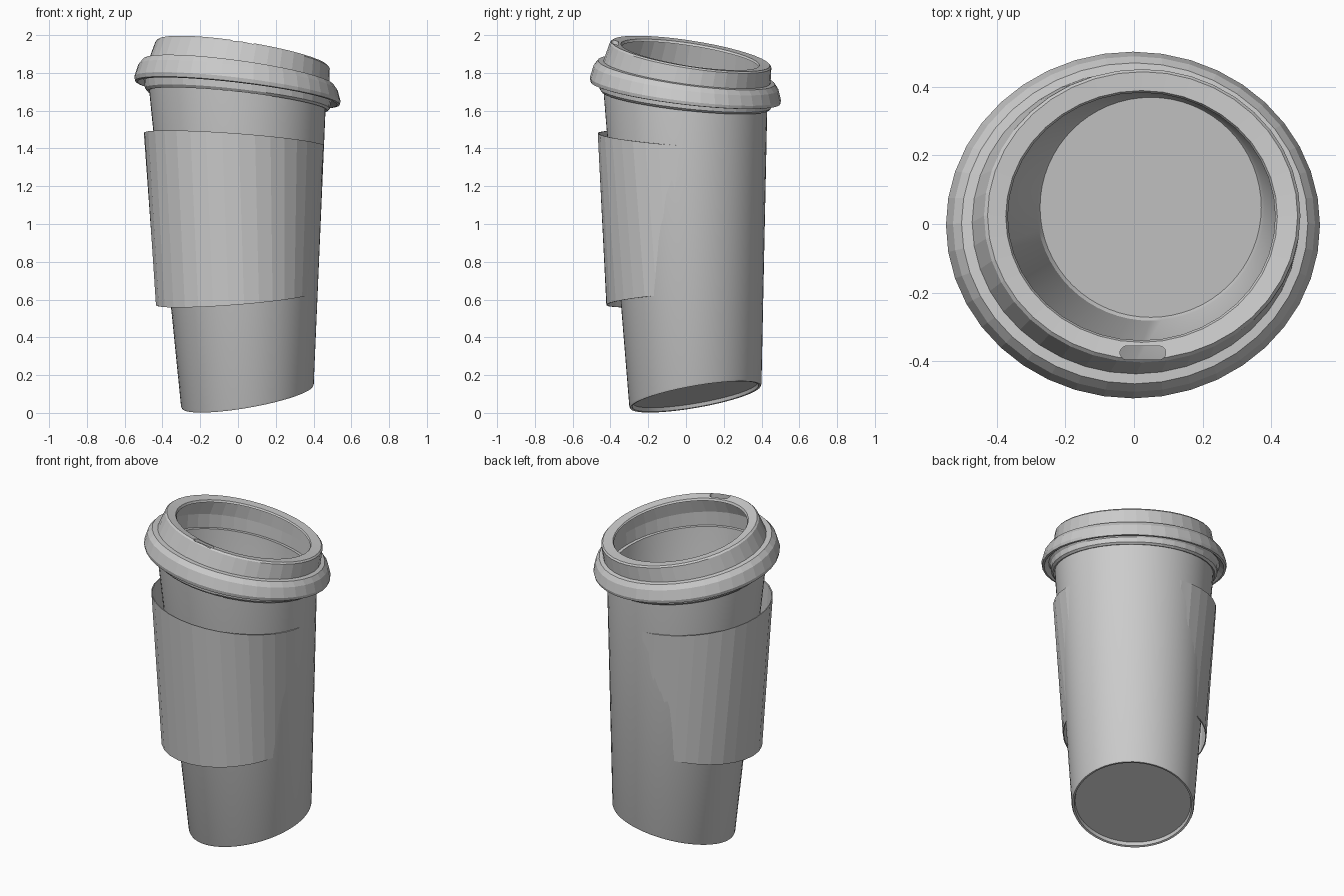
import bpy, bmesh, math

if "Cube" in bpy.data.objects:
    bpy.data.objects.remove(bpy.data.objects["Cube"], do_unlink=True)

# one plain grey for the whole cup
grey = bpy.data.materials.new("plain grey")
grey.use_nodes = True
grey.diffuse_color = (0.6, 0.6, 0.6, 1)
grey.node_tree.nodes["Principled BSDF"].inputs["Base Color"].default_value = (0.6, 0.6, 0.6, 1)


def cup_centre(z):
    return 0.05 - 0.034 * (z - 0.085)


def cup_radius(z):
    return 0.35 + 0.0637 * (z - 0.085)


def warp(r, z, c, a):
    """Point on a ring that tips one way at the base and the other way at the top."""
    oval = 0.038 * min(z / 1.7, 1)
    x, y = r * (1 + oval) * math.cos(a), r * (1 - oval) * math.sin(a)
    slope = 0.17 - 0.178 * (z - 0.085)
    return (x + c, y + c, z + slope * (x + y))


def make(name, bm):
    bmesh.ops.recalc_face_normals(bm, faces=bm.faces)
    mesh = bpy.data.meshes.new(name)
    bm.to_mesh(mesh)
    bm.free()
    mesh.materials.append(grey)
    ob = bpy.data.objects.new(name, mesh)
    bpy.context.collection.objects.link(ob)
    bpy.context.view_layer.objects.active = ob
    return ob


def loft(name, rings, sides, loop=False, caps=False):
    """rings: functions of angle giving (radius, height, centre shift)."""
    bm = bmesh.new()
    rows = []
    for ring in rings:
        angles = [2 * math.pi * i / sides for i in range(sides)]
        rows.append([bm.verts.new(warp(*ring(a), a)) for a in angles])
    pairs = list(zip(rows, rows[1:]))
    if loop:
        pairs.append((rows[-1], rows[0]))
    for low, high in pairs:
        for i in range(sides):
            j = (i + 1) % sides
            bm.faces.new((low[i], low[j], high[j], high[i]))
    if caps:
        bm.faces.new(rows[0])
        bm.faces.new(rows[-1])
    return make(name, bm)


def fixed(r, z, c=None):
    return lambda a: (r, z, cup_centre(z) if c is None else c)


def smooth(ob, degrees):
    for other in bpy.context.selected_objects:
        other.select_set(False)
    ob.select_set(True)
    bpy.context.view_layer.objects.active = ob
    bpy.ops.object.shade_smooth_by_angle(angle=math.radians(degrees))


# cup: recessed underside, tapered wall, rim, inner wall, floor
wall = 0.022
cup = loft("cup", [
    fixed(0.33, 0.105), fixed(0.335, 0.087), fixed(0.346, 0.085),
    fixed(cup_radius(0.095), 0.095), fixed(cup_radius(1.7), 1.7),
    fixed(cup_radius(1.7) - wall, 1.7), fixed(cup_radius(0.14) - wall, 0.14),
    fixed(0.322, 0.125)], 64, caps=True)
smooth(cup, 30)


# sleeve: open band that stands off the cup on one side and sinks into it on the other
def sleeve_ring(z, grow, shift, inset=0.0):
    def ring(a):
        gap = grow + shift * math.cos(a - math.radians(225)) - inset
        return (cup_radius(z) + max(gap, -0.01), z, cup_centre(z))
    return ring


loft("sleeve", [
    sleeve_ring(0.61, 0.019, 0.079), sleeve_ring(1.445, 0.025, 0.035),
    sleeve_ring(1.445, 0.025, 0.035, 0.006), sleeve_ring(0.61, 0.019, 0.079, 0.006)],
    36, loop=True)

# lid: raised ring with an open middle, ledge, rounded rim and a bead below
lid = loft("lid", [
    fixed(0.376, 1.885, 0.022), fixed(0.382, 1.897, 0.022),
    fixed(0.436, 1.902, 0.025), fixed(0.445, 1.893, 0.024),
    fixed(0.46, 1.805, 0.005), fixed(0.487, 1.803, 0.002),
    fixed(0.509, 1.775, 0), fixed(0.526, 1.715, -0.003),
    fixed(0.522, 1.695, -0.003), fixed(0.51, 1.692, -0.003),
    fixed(0.485, 1.715, -0.003), fixed(0.475, 1.7, -0.003),
    fixed(0.472, 1.665, -0.003), fixed(0.46, 1.652, -0.003),
    fixed(0.451, 1.655, -0.003), fixed(0.451, 1.78, 0.002),
    fixed(0.43, 1.88, 0.022)], 40, loop=True)

# sip hole: rounded slot cut through the raised ring
bm = bmesh.new()
half, end = 0.047, 0.02
outline = []
for i in range(16):
    a = math.pi * (i + 0.5) / 8
    side = half if math.cos(a) > 0 else -half
    outline.append((0.026 + side + end * math.cos(a), -0.376 + end * math.sin(a)))
face = bm.faces.new([bm.verts.new((x, y, 1.9)) for x, y in outline])
new = bmesh.ops.extrude_face_region(bm, geom=[face])["geom"]
bmesh.ops.translate(bm, vec=(0, 0, 0.2), verts=[g for g in new if isinstance(g, bmesh.types.BMVert)])
cutter = make("slot_cutter", bm)
cutter.hide_render = True
cut = lid.modifiers.new("sip_hole", "BOOLEAN")
cut.operation = "DIFFERENCE"
cut.solver = "EXACT"
cut.object = cutter
bpy.context.view_layer.objects.active = lid
bpy.ops.object.modifier_apply(modifier=cut.name)
bpy.data.objects.remove(cutter, do_unlink=True)
